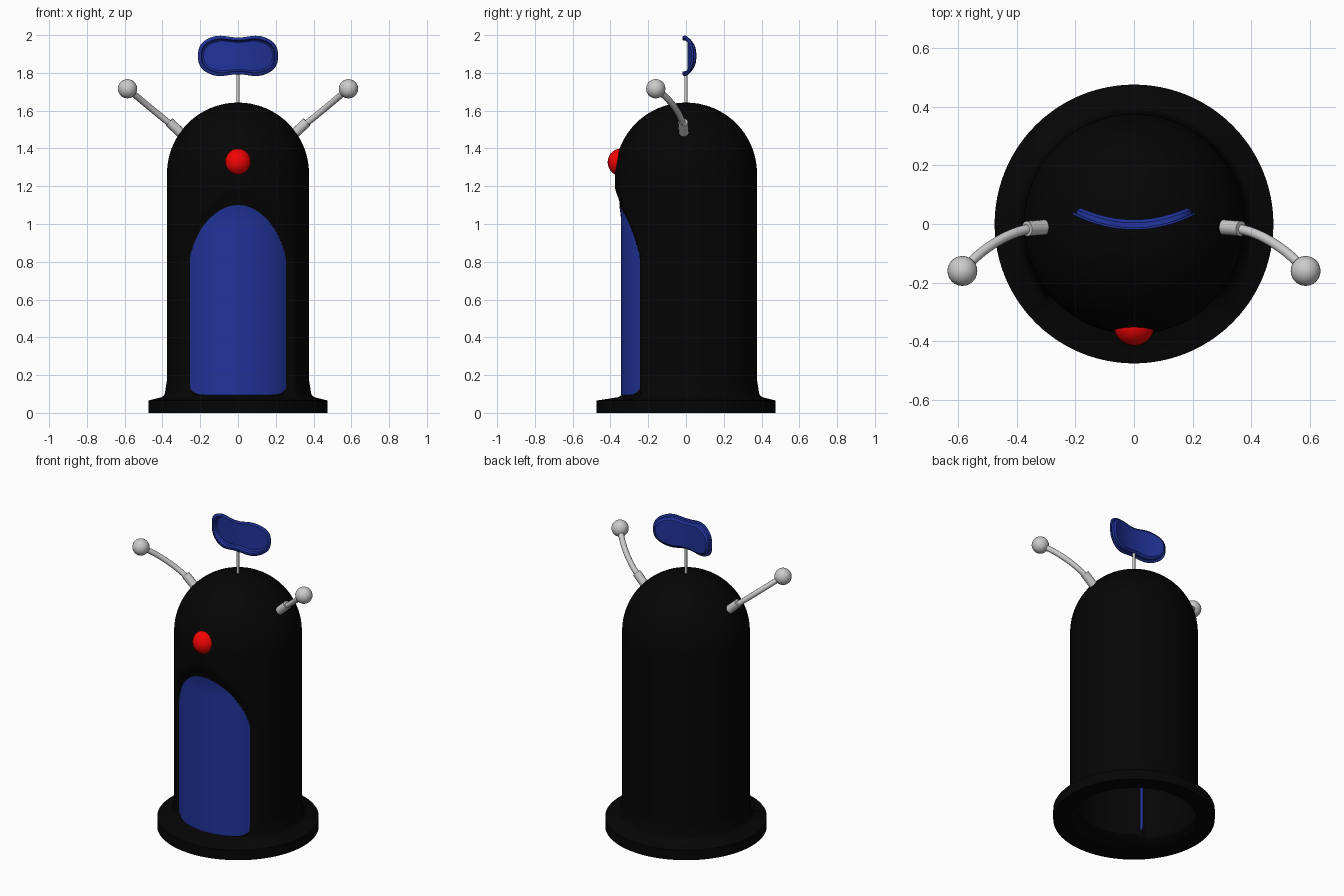
import bpy, bmesh
from math import sin, cos, pi, sqrt, copysign
from mathutils import Vector

if "Cube" in bpy.data.objects:
    bpy.data.objects.remove(bpy.data.objects["Cube"])


def material(name, rgb):
    m = bpy.data.materials.new(name)
    m.diffuse_color = (*rgb, 1)
    m.use_nodes = True
    m.node_tree.nodes["Principled BSDF"].inputs["Base Color"].default_value = m.diffuse_color
    return m


BLACK = material("black", (0.0015, 0.0015, 0.0015))
BLUE = material("blue", (0.015, 0.033, 0.32))
RED = material("red", (0.9, 0.001, 0.001))


def finish(obj, mat=None, angle=40):
    if mat:
        obj.data.materials.append(mat)
    bpy.ops.object.select_all(action='DESELECT')
    obj.select_set(True)
    bpy.context.view_layer.objects.active = obj
    bpy.ops.object.shade_smooth_by_angle(angle=angle * pi / 180)
    return obj


def from_bmesh(name, bm):
    bmesh.ops.recalc_face_normals(bm, faces=bm.faces)
    me = bpy.data.meshes.new(name)
    bm.to_mesh(me)
    bm.free()
    obj = bpy.data.objects.new(name, me)
    bpy.context.collection.objects.link(obj)
    return obj


def bridge(bm, a, b, closed=True):
    n = len(a)
    for i in range(n if closed else n - 1):
        j = (i + 1) % n
        bm.faces.new((a[i], a[j], b[j], b[i]))


def ball(name, loc, r, mat=None, scale=(1, 1, 1)):
    bpy.ops.mesh.primitive_uv_sphere_add(segments=24, ring_count=14, radius=r, location=loc)
    o = bpy.context.object
    o.name, o.scale = name, scale
    return finish(o, mat)


def rod(name, a, b, r, sides=16):
    a, b = Vector(a), Vector(b)
    bpy.ops.mesh.primitive_cylinder_add(vertices=sides, radius=r, depth=(b - a).length,
                                        location=(a + b) / 2)
    o = bpy.context.object
    o.name = name
    o.rotation_euler = (b - a).to_track_quat('Z', 'Y').to_euler()
    return finish(o)


# Door outline and its curved surface, shared by body recess and panel
HALF, BOTTOM, R = 0.264, 0.095, 0.376


def door_top(x):
    u = min(abs(x) / HALF, 1.3)
    return 1.1 - 0.235 * u ** 2.1 - 0.025 * u ** 14


def door_radius(x, z):
    lean = 0.01 * min(max((z - 1.02) / 0.08, 0), 1) ** 1.5
    return 0.344 + 0.008 * min(abs(x) / HALF, 1) ** 2 + lean


def body_radius(r, x, y, z):
    if y > 0 or r < 0.37 or z < 0.08 or z > 1.26:
        return r
    d = max((abs(x) - HALF - 0.006) / 0.025, (z - door_top(x) - 0.006) / 0.09,
            (BOTTOM - 0.005 - z) / 0.02)
    t = 1 - min(max(d, 0), 1)
    return r + (door_radius(x, z) - 0.003 - r) * t * t * (3 - 2 * t)


# Body: turned shell, open underneath, with flange, dome and pressed-in door recess
profile = [(0.37, 0.0), (0.475, 0), (0.475, 0.065), (0.405, 0.083),
           (0.39, 0.094), (0.386, 0.11), (0.38, 0.15)]
profile += [(R, 0.175 + 0.0182 * i) for i in range(60)]
profile += [(R * cos(a), 1.267 + R * sin(a)) for a in [pi / 2 * i / 16 for i in range(16)]]
bm = bmesh.new()
N = 160
rings = []
for k, (r, z) in enumerate(profile):
    ring = []
    for i in range(N):
        c, s = cos(2 * pi * i / N), sin(2 * pi * i / N)
        q = body_radius(r, R * c, R * s, z)
        ring.append(bm.verts.new((q * c, q * s, z)))
    rings.append(ring)
for a, b in zip(rings, rings[1:]):
    bridge(bm, a, b)
tip = bm.verts.new((0, 0, 1.267 + R))
for i in range(N):
    bm.faces.new((rings[-1][i], rings[-1][(i + 1) % N], tip))
finish(from_bmesh("body", bm), BLACK, 50)

# Arched door panel
bm = bmesh.new()
cols = []
for i in range(41):
    x = HALF * sin(pi / 2 * (i / 20 - 1))
    low = BOTTOM + 0.05 * (abs(x) / HALF) ** 10
    col = []
    for k in range(41):
        z = low + (door_top(x) - low) * k / 40
        col.append(bm.verts.new((x, -sqrt(door_radius(x, z) ** 2 - x * x), z)))
    cols.append(col)
for a, b in zip(cols, cols[1:]):
    bridge(bm, a, b, closed=False)
finish(from_bmesh("door_panel", bm), BLUE)

# Round front lamp
ball("front_lamp", (0, -0.345, 1.327), 0.07, RED, (1.0, 1, 1.03))

# Arms: socket, bent rod and ball on each side
for side, s in (("left", -1), ("right", 1)):
    rod(side + "_socket", (s * 0.29, -0.01, 1.47), (s * 0.365, -0.016, 1.54), 0.026)
    cu = bpy.data.curves.new(side + "_arm", 'CURVE')
    cu.dimensions, cu.bevel_depth, cu.bevel_resolution = '3D', 0.017, 3
    cu.resolution_u = 10
    sp = cu.splines.new('BEZIER')
    sp.bezier_points.add(1)
    path = [((0.34, -0.014, 1.515), (0.43, -0.025, 1.585)),
            ((0.58, -0.155, 1.712), (0.52, -0.085, 1.662))]
    for k, (bp, (co, h)) in enumerate(zip(sp.bezier_points, path)):
        co, h = Vector((s * co[0], *co[1:])), Vector((s * h[0], *h[1:]))
        bp.co = co
        bp.handle_right = 2 * co - h if k else h
        bp.handle_left = h if k else 2 * co - h
    arm = bpy.data.objects.new(side + "_arm", cu)
    bpy.context.collection.objects.link(arm)
    ball(side + "_arm_ball", (s * 0.585, -0.16, 1.716), 0.051)

# Mast and bent dish with a thin rim around a recessed tray
rod("mast", (0, 0, 1.62), (0, 0, 1.805), 0.008, 10)
bm = bmesh.new()
M = 64
rings = []
# each ring: inset from the edge, fill scale, depth behind the rim
for inset, fill, depth in [(0, 1, 0), (0.014, 1, 0), (0.017, 1, 0.018), (0.028, 1, 0.027),
                           (0.028, 0.75, 0.027), (0.028, 0.5, 0.027), (0.028, 0.25, 0.027)]:
    ring = []
    for i in range(M):
        t = 2 * pi * (i + 0.5) / M
        x = 0.21 * copysign(abs(cos(t)) ** 0.75, cos(t))
        waist = 0.018 * cos(pi * x / 0.26) ** 2 if abs(x) < 0.13 else 0
        z = (0.115 - waist) * copysign(abs(sin(t)) ** 0.75, sin(t))
        x *= fill * (1 - inset / 0.21)
        z *= fill * (1 - inset / 0.112)
        ring.append(bm.verts.new((x, -0.016 + 1.2 * x * x + depth, 1.89 + z)))
    rings.append(ring)
for a, b in zip(rings, rings[1:]):
    bridge(bm, a, b)
bm.faces.new(rings[-1])
dish = from_bmesh("dish", bm)
mod = dish.modifiers.new("thickness", 'SOLIDIFY')
mod.thickness, mod.offset = 0.008, 0
finish(dish, BLUE, 35)
